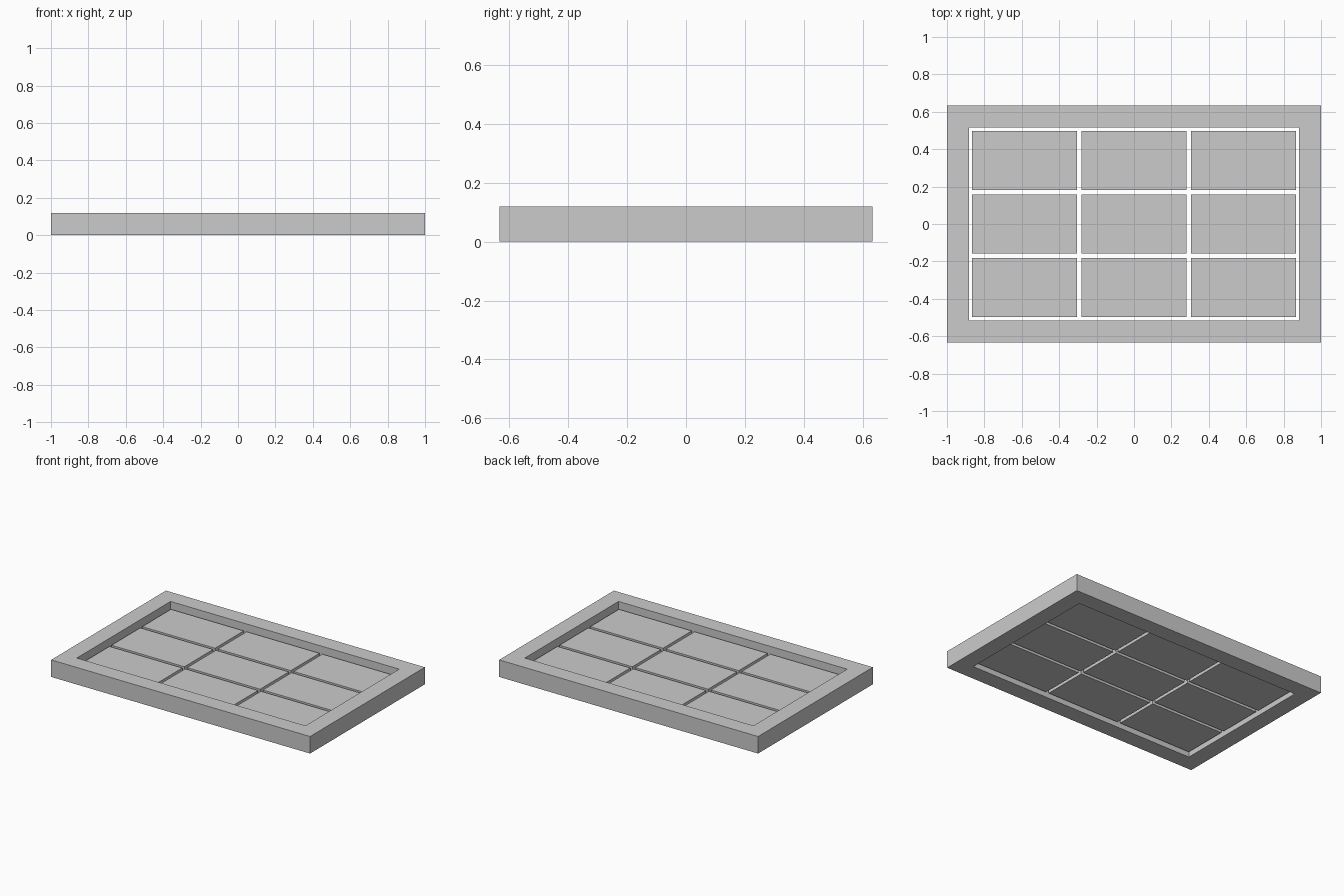
import bpy, bmesh

if "Cube" in bpy.data.objects:
    bpy.data.objects.remove(bpy.data.objects["Cube"])

OX, OY = 1.0, 0.633       # frame outer half sizes
IX, IY = 0.883, 0.517     # frame opening half sizes
H = 0.119                 # frame height


def make_object(name, bm):
    bmesh.ops.recalc_face_normals(bm, faces=bm.faces)
    mesh = bpy.data.meshes.new(name)
    bm.to_mesh(mesh)
    bm.free()
    obj = bpy.data.objects.new(name, mesh)
    bpy.context.collection.objects.link(obj)
    return obj


def add_box(name, centre, size):
    bm = bmesh.new()
    bmesh.ops.create_cube(bm, size=1)
    bmesh.ops.scale(bm, vec=size, verts=bm.verts)
    obj = make_object(name, bm)
    obj.location = centre
    return obj


# Outer frame: rectangular profile carried round four mitred corners
bm = bmesh.new()
rings = []
for sx, sy in ((-1, -1), (1, -1), (1, 1), (-1, 1)):
    profile = ((OX, OY, 0), (OX, OY, H), (IX, IY, H), (IX, IY, 0))
    rings.append([bm.verts.new((sx * x, sy * y, z)) for x, y, z in profile])
for i in range(4):
    a, b = rings[i], rings[(i + 1) % 4]
    for j in range(4):
        k = (j + 1) % 4
        bm.faces.new((a[j], b[j], b[k], a[k]))
make_object("frame", bm)

# Nine recessed panels with open gaps between them
PITCH_X, PITCH_Y = 0.585, 0.339
Z0, Z1 = 0.022, 0.076
for row in range(3):
    for col in range(3):
        add_box(f"panel_{row + 1}_{col + 1}",
                ((col - 1) * PITCH_X, (row - 1) * PITCH_Y, (Z0 + Z1) / 2),
                (0.563, 0.317, Z1 - Z0))
